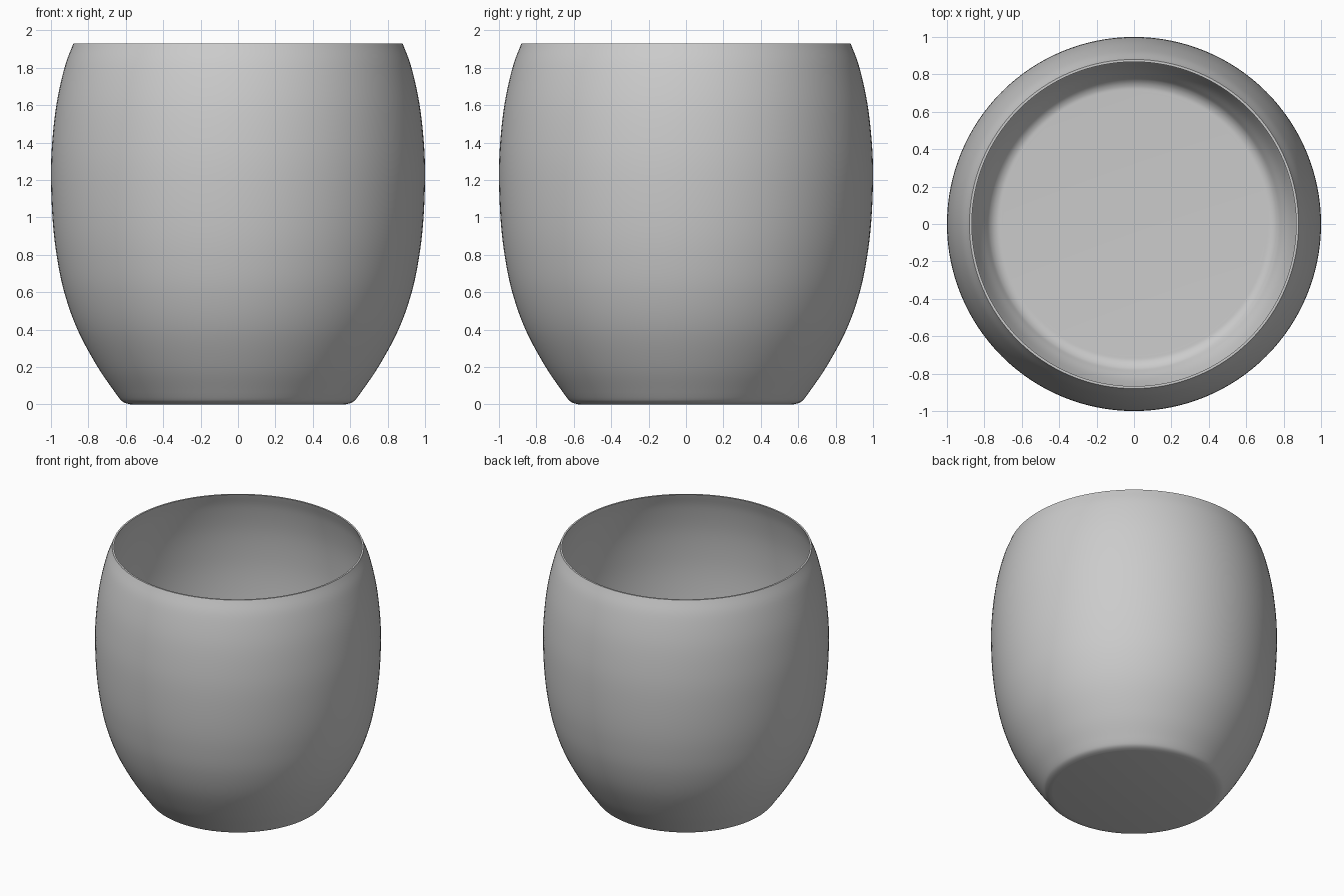
import bpy, bmesh, math
from mathutils import Vector

if "Cube" in bpy.data.objects:
    bpy.data.objects.remove(bpy.data.objects["Cube"])


def smooth(points, steps=6):
    """Catmull-Rom curve through (radius, height) points."""
    p = [Vector(q) for q in points]
    p = [2 * p[0] - p[1]] + p + [2 * p[-1] - p[-2]]
    out = []
    for a, b, c, d in zip(p, p[1:], p[2:], p[3:]):
        for k in range(steps):
            t = k / steps
            out.append(0.5 * (2 * b + (c - a) * t + (2 * a - 5 * b + 4 * c - d) * t * t
                              + (3 * b - a - 3 * c + d) * t ** 3))
    return out + [p[-2]]


def lathe(name, profile, segments=128):
    """Revolve a profile that starts and ends on the z axis."""
    bm = bmesh.new()
    rings = []
    for r, z in profile:
        if r < 1e-5:
            rings.append([bm.verts.new((0, 0, z))] * segments)
        else:
            rings.append([bm.verts.new((r * math.cos(2 * math.pi * i / segments),
                                        r * math.sin(2 * math.pi * i / segments), z))
                          for i in range(segments)])
    for lo, hi in zip(rings, rings[1:]):
        for i in range(segments):
            j = (i + 1) % segments
            bm.faces.new(list(dict.fromkeys((lo[i], lo[j], hi[j], hi[i]))))
    bmesh.ops.recalc_face_normals(bm, faces=bm.faces)
    mesh = bpy.data.meshes.new(name)
    bm.to_mesh(mesh)
    bm.free()
    obj = bpy.data.objects.new(name, mesh)
    bpy.context.collection.objects.link(obj)
    bpy.context.view_layer.objects.active = obj
    obj.select_set(True)
    bpy.ops.object.shade_smooth_by_angle(angle=math.radians(40))
    return obj


# Outer wall: rounded foot edge, bulging side, narrower mouth
foot = [(0.57, 0.0), (0.60, 0.007), (0.622, 0.019), (0.64, 0.04)]
side = [(0.64, 0.04), (0.75, 0.20), (0.858, 0.40), (0.929, 0.60), (0.970, 0.80),
        (0.992, 1.00), (1.0, 1.23), (0.992, 1.42), (0.968, 1.62), (0.925, 1.81), (0.88, 1.93)]

# Inner wall: thin offset of the side, curving into a thick floor
inner = [(0.867, 1.93), (0.909, 1.81), (0.952, 1.62), (0.976, 1.42), (0.984, 1.23),
         (0.976, 1.00), (0.954, 0.80), (0.913, 0.60), (0.842, 0.40), (0.79, 0.304),
         (0.765, 0.27), (0.735, 0.253), (0.70, 0.25)]

lathe("cup_body", [(0, 0)] + smooth(foot, 3)[:-1] + smooth(side)
      + smooth(inner) + [(0, 0.25)])
